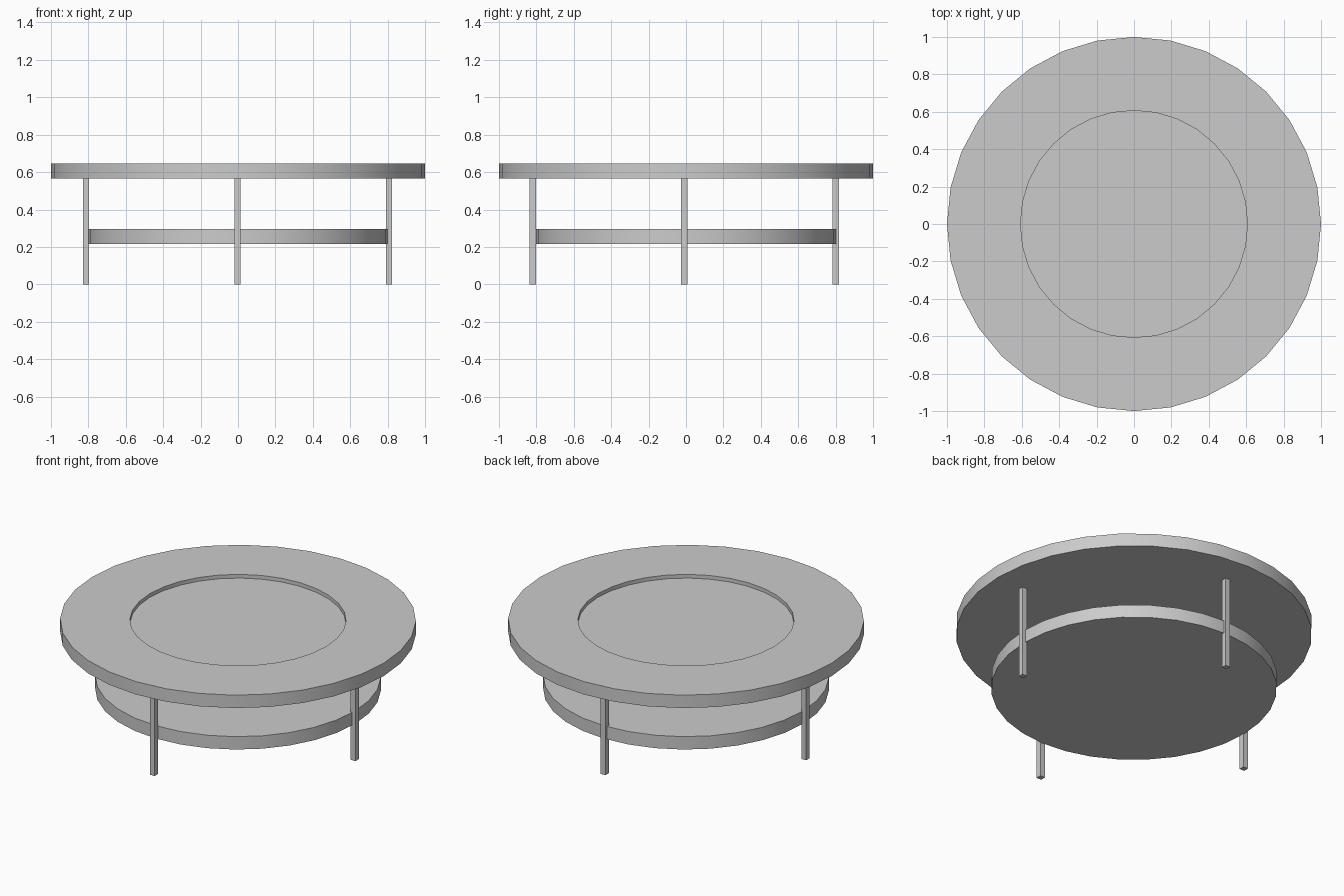
import bpy, bmesh, math

if "Cube" in bpy.data.objects:
    bpy.data.objects.remove(bpy.data.objects["Cube"])

SIDES = 32


def finish(name, bm):
    bmesh.ops.recalc_face_normals(bm, faces=bm.faces)
    mesh = bpy.data.meshes.new(name)
    bm.to_mesh(mesh)
    bm.free()
    obj = bpy.data.objects.new(name, mesh)
    bpy.context.collection.objects.link(obj)
    return obj


def smooth(obj):
    bpy.ops.object.select_all(action='DESELECT')
    obj.select_set(True)
    bpy.context.view_layer.objects.active = obj
    bpy.ops.object.shade_smooth_by_angle(angle=math.radians(30))


def disc(name, radius, bottom, top, recess_radius=0, recess_depth=0):
    bm = bmesh.new()
    bmesh.ops.create_cone(bm, cap_ends=True, segments=SIDES, radius1=radius,
                          radius2=radius, depth=top - bottom)
    bmesh.ops.translate(bm, verts=bm.verts, vec=(0, 0, (top + bottom) / 2))
    if recess_radius:
        bm.normal_update()
        cap = max(bm.faces, key=lambda f: f.calc_center_median().z)
        # flat rim ring, then a vertical step down
        bmesh.ops.inset_region(
            bm, faces=[cap],
            thickness=(radius - recess_radius) * math.cos(math.pi / SIDES))
        floor = bmesh.ops.extrude_discrete_faces(bm, faces=[cap])["faces"][0]
        bmesh.ops.translate(bm, verts=floor.verts, vec=(0, 0, -recess_depth))
    obj = finish(name, bm)
    smooth(obj)
    return obj


def leg(name, x, y, width, height):
    bm = bmesh.new()
    bmesh.ops.create_cube(bm, size=1)
    bmesh.ops.scale(bm, verts=bm.verts, vec=(width, width, height))
    bmesh.ops.translate(bm, verts=bm.verts, vec=(x, y, height / 2))
    return finish(name, bm)


# Round top with a shallow recessed centre, and the plain lower shelf
disc("table_top", 1.0, 0.565, 0.645, 0.605, 0.023)
disc("lower_shelf", 0.803, 0.216, 0.296)

# Four square legs around the shelf edge
CX, CY, REACH = -0.003, -0.009, 0.81
for name, dx, dy in (("front_leg", 0, -1), ("back_leg", 0, 1),
                     ("left_leg", -1, 0), ("right_leg", 1, 0)):
    leg(name, CX + dx * REACH, CY + dy * REACH, 0.033, 0.57)
